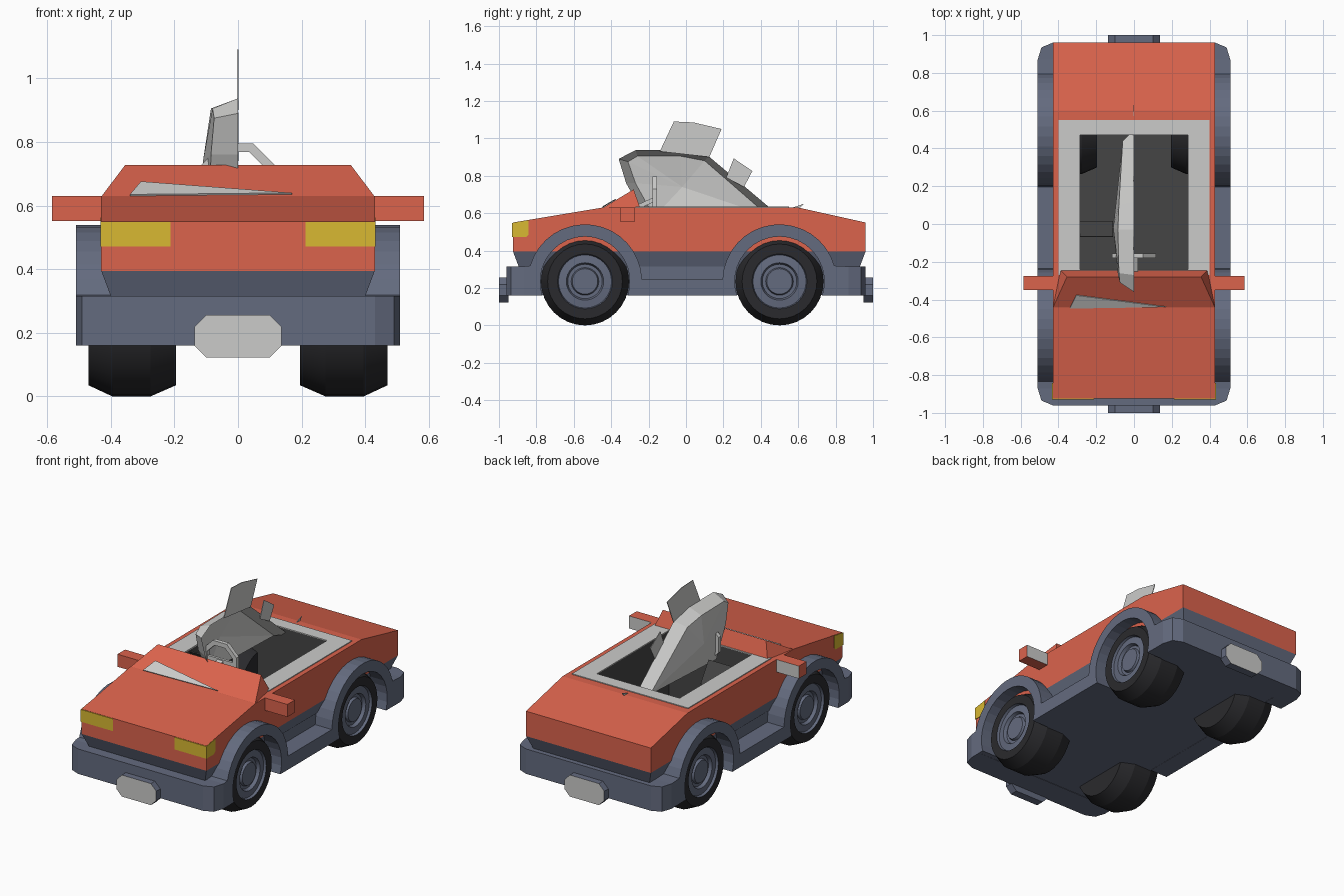
import bpy, bmesh
from math import sin, cos, pi, radians
from mathutils import Vector

if "Cube" in bpy.data.objects:
    bpy.data.objects.remove(bpy.data.objects["Cube"])


def material(name, r, g, b):
    m = bpy.data.materials.new(name)
    m.diffuse_color = (r, g, b, 1)
    m.use_nodes = True
    m.node_tree.nodes["Principled BSDF"].inputs["Base Color"].default_value = m.diffuse_color
    return m


RED = material("coral red", 0.71, 0.125, 0.073)
SLATE = material("slate blue", 0.127, 0.147, 0.212)
GREY = material("light grey", 0.60, 0.60, 0.59)
YELLOW = material("lamp yellow", 0.69, 0.48, 0.032)
TYRE = material("tyre black", 0.023, 0.023, 0.026)
DARK = material("cabin dark grey", 0.06, 0.06, 0.06)


def build(name, verts, faces, *mats):
    me = bpy.data.meshes.new(name)
    me.from_pydata([tuple(v) for v in verts], [], faces)
    bm = bmesh.new()
    bm.from_mesh(me)
    bmesh.ops.recalc_face_normals(bm, faces=bm.faces)
    bm.to_mesh(me)
    bm.free()
    for m in mats:
        me.materials.append(m)
    ob = bpy.data.objects.new(name, me)
    bpy.context.collection.objects.link(ob)
    return ob


def loft(name, a, b, *mats):
    """Closed solid between two matching outlines."""
    n = len(a)
    faces = [list(range(n)), list(range(n, 2 * n))]
    faces += [(i, (i + 1) % n, n + (i + 1) % n, n + i) for i in range(n)]
    return build(name, list(a) + list(b), faces, *mats)


def prism(name, pts, axis, lo, hi, *mats):
    """Extrude a 2D outline along axis 0, 1 or 2."""
    def at(h):
        return [p[:axis] + (h,) + p[axis:] for p in pts]
    return loft(name, at(lo), at(hi), *mats)


def box(name, x, y, z, *mats):
    return prism(name, [(x[0], y[0]), (x[1], y[0]), (x[1], y[1]), (x[0], y[1])], 2, z[0], z[1], *mats)


def arc(cy, cz, r, a0, a1, n):
    return [(cy + r * cos(radians(a0 + (a1 - a0) * i / n)),
             cz + r * sin(radians(a0 + (a1 - a0) * i / n))) for i in range(n + 1)]


def paint(ob, rule):
    for p in ob.data.polygons:
        p.material_index = rule(p)


def rect(x, y0, y1, z):
    return [(-x, y0, z), (x, y0, z), (x, y1, z), (-x, y1, z)]


WHEEL_Y = (-0.54, 0.5)
WHEEL_Z = 0.235

# Upper and lower body, hollowed for the open cabin
upper = prism("upper_body", [(-0.925, 0.395), (-0.925, 0.55), (-0.445, 0.63), (0.6, 0.63),
                             (0.96, 0.55), (0.96, 0.395)], 0, -0.43, 0.43, RED, DARK)
under = loft("underbody", rect(0.43, -0.925, 0.96, 0.395), rect(0.4, -0.895, 0.93, 0.315), SLATE, DARK)
tub = box("floor_tub", (-0.395, 0.395), (-0.89, 0.925), (0.162, 0.32), SLATE, DARK)
cutter = box("cabin_cutter", (-0.285, 0.285), (-0.24, 0.47), (0.17, 0.9))
cutter.hide_render = True
for ob in (upper, under, tub):
    mod = ob.modifiers.new("cabin", 'BOOLEAN')
    mod.operation, mod.solver, mod.object = 'DIFFERENCE', 'EXACT', cutter
    bpy.context.view_layer.objects.active = ob
    bpy.ops.object.modifier_apply(modifier=mod.name)
    paint(ob, lambda p: int(all(abs(ob.data.vertices[v].co.x) < 0.287 for v in p.vertices)))
bpy.data.objects.remove(cutter)

# Cabin rim
for name, x, y in (("rim_left", (-0.4, -0.285), (-0.27, 0.55)), ("rim_right", (0.285, 0.4), (-0.27, 0.55)),
                   ("rim_front", (-0.285, 0.285), (-0.27, -0.24)), ("rim_back", (-0.285, 0.285), (0.47, 0.55))):
    box(name, x, y, (0.628, 0.635), GREY)

# Windscreen cowl with grey sliver
loft("windscreen_cowl",
     [(-0.43, -0.445, 0.628), (-0.355, -0.28, 0.727), (-0.39, -0.245, 0.628)],
     [(0.43, -0.445, 0.628), (0.355, -0.28, 0.727), (0.39, -0.245, 0.628)], RED)
sliver = [(-0.34, -0.445, 0.63), (-0.305, -0.375, 0.671), (0.17, -0.437, 0.635)]
loft("cowl_sliver", sliver, [(x, y - 0.003, z + 0.005) for x, y, z in sliver], GREY)

# Bumpers with chamfered corners, and plates
for s, name in ((-1, "front"), (1, "rear")):
    half = [(0.43, 0.96), (0.49, 0.935), (0.51, 0.87), (0.51, 0.8)]
    outline = half + [(-x, y) for x, y in reversed(half)]
    prism(name + "_bumper", [(x, s * y) for x, y in outline], 2, 0.16, 0.315, SLATE)
    octagon = [(-0.137, 0.16), (-0.1, 0.122), (0.1, 0.122), (0.137, 0.16),
               (0.137, 0.218), (0.1, 0.256), (-0.1, 0.256), (-0.137, 0.218)]
    plate = prism(name + "_plate", octagon, 1, s * 0.95, s * 1.0, SLATE, GREY)
    paint(plate, lambda p: int(s * p.center.y > 0.99))

# Side skirts with wheel arches
skirt = [(-0.87, 0.16), (-0.87, 0.315)]
skirt += arc(WHEEL_Y[0], WHEEL_Z, 0.305, 164, 2, 16)
skirt += arc(WHEEL_Y[1], WHEEL_Z, 0.305, 178, 16, 16)
skirt += [(0.87, 0.315), (0.87, 0.16)]
skirt += arc(WHEEL_Y[1], WHEEL_Z, 0.24, -18, 198, 18)
skirt += arc(WHEEL_Y[0], WHEEL_Z, 0.24, -18, 198, 18)

# Wheel cross-section: distance from centre line, radius
WHEEL = [(0.195, 0.0), (0.195, 0.2), (0.275, 0.235), (0.395, 0.235), (0.47, 0.2), (0.47, 0.147),
         (0.455, 0.142), (0.46, 0.1), (0.44, 0.092), (0.44, 0.074), (0.455, 0.068), (0.455, 0.0)]
SEG = 32


def wheel(name, side, cy):
    verts, faces = [], []
    for x, r in WHEEL:
        r = max(r, 0.001)
        verts += [(side * x, cy + r * cos(2 * pi * i / SEG), WHEEL_Z + r * sin(2 * pi * i / SEG))
                  for i in range(SEG)]
    for k in range(len(WHEEL) - 1):
        for i in range(SEG):
            j = (i + 1) % SEG
            faces.append((k * SEG + i, k * SEG + j, (k + 1) * SEG + j, (k + 1) * SEG + i))
    faces += [range(SEG), range((len(WHEEL) - 1) * SEG, len(WHEEL) * SEG)]
    ob = build(name, verts, faces, TYRE, SLATE)
    paint(ob, lambda p: int(p.index >= 5 * SEG and p.index != (len(WHEEL) - 1) * SEG))
    bpy.ops.object.select_all(action='DESELECT')
    ob.select_set(True)
    bpy.context.view_layer.objects.active = ob
    bpy.ops.object.shade_smooth_by_angle(angle=radians(20))


# Everything that repeats left and right
for s, side in ((-1, "left"), (1, "right")):
    prism(side + "_skirt", skirt, 0, s * 0.39, s * 0.51, SLATE)
    for cy, end in zip(WHEEL_Y, ("front", "rear")):
        wheel(f"{side}_{end}_wheel", s, cy)
    prism(side + "_headlight", [(-0.929, 0.472), (-0.929, 0.548), (-0.842, 0.562), (-0.842, 0.485),
                                (-0.855, 0.472)], 0, s * 0.212, s * 0.433, YELLOW)
    mirror = box(side + "_mirror", (s * 0.42, s * 0.585), (-0.35, -0.275), (0.552, 0.63), RED, GREY)
    paint(mirror, lambda p: int(p.center.y > -0.28))

# Half canopy shell: rim on the centre line, panel bulging to the left
edge = [(-0.22, 0.58), (-0.32, 0.76), (-0.36, 0.89), (-0.27, 0.937), (-0.03, 0.937), (0.12, 0.905), (0.5, 0.585)]
inner = [(-0.17, 0.58), (-0.27, 0.76), (-0.31, 0.875), (-0.26, 0.905), (-0.03, 0.905), (0.1, 0.88), (0.44, 0.585)]
depth = [0.09, 0.085, 0.075, 0.08, 0.085, 0.08, 0.06]
n = len(edge)
verts = [(0, y, z) for y, z in edge] + [(-d, y, z) for d, (y, z) in zip(depth, inner)]
verts += [(-0.11, -0.02, 0.74)]
faces = [(i, i + 1, n + i + 1, n + i) for i in range(n - 1)]
faces += [(n + i, n + (i + 1) % n, 2 * n) for i in range(n)]
build("canopy_shell", verts, faces, GREY)

# Thin fins on the centre line
for name, pts in (("large_fin", [(-0.14, 0.93), (-0.065, 1.09), (0.04, 1.085), (0.19, 1.05), (0.125, 0.9)]),
                  ("small_fin", [(0.215, 0.79), (0.255, 0.893), (0.355, 0.825), (0.31, 0.74)]),
                  ("rear_fin", [(0.565, 0.628), (0.63, 0.65), (0.61, 0.628)])):
    prism(name, pts, 0, -0.003, 0.001, GREY)

# Slanted panel beside the canopy
panel = [(-0.29, -0.07, 0.62), (-0.11, -0.07, 0.62), (-0.11, 0.01, 0.5), (-0.29, 0.01, 0.5)]
loft("side_panel", panel, [(x, y + 0.005, z + 0.004) for x, y, z in panel], DARK)

# Steering wheel and column
ring = [[(r * cos(pi / 8 + pi * i / 4), 0.68 + r * sin(pi / 8 + pi * i / 4)) for i in range(8)]
        for r in (0.095, 0.125)]
for i in range(8):
    j = (i + 1) % 8
    prism(f"steering_rim_{i + 1}", [ring[0][i], ring[1][i], ring[1][j], ring[0][j]], 1, -0.18, -0.155, GREY)
box("steering_spoke", (-0.1, 0.1), (-0.176, -0.16), (0.665, 0.69), GREY)
prism("steering_column", [(-0.26, 0.62), (-0.26, 0.645), (-0.16, 0.69), (-0.16, 0.665)], 0, -0.02, 0.02, GREY)
